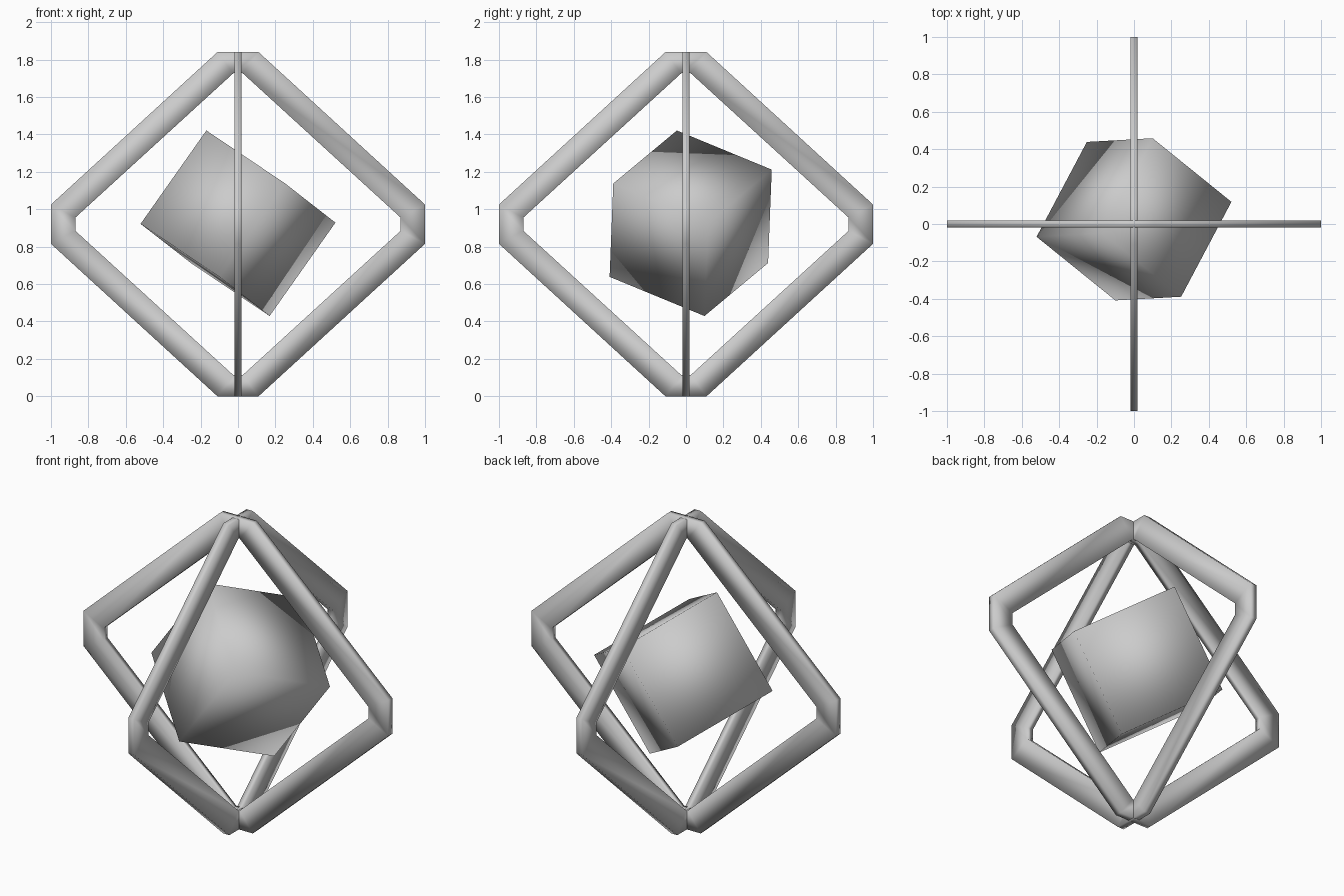
import bpy, math
from mathutils import Vector, Matrix

if "Cube" in bpy.data.objects:
    bpy.data.objects.remove(bpy.data.objects["Cube"])

MID = 0.92     # height of the frame centre
HALF_T = 0.02  # half thickness of the flat frames


def ring(top, side, half_w, half_h):
    """Diamond with truncated corners, as (horizontal, z) points."""
    q = [(half_w, top), (side, half_h)]
    right = q + [(x, -z) for x, z in reversed(q)]
    return right + [(-x, -z) for x, z in right]


def smooth(obj):
    for p in obj.data.polygons:
        p.use_smooth = True


def make_frame(name, angle):
    outer = ring(0.92, 1.0, 0.11, 0.105)
    inner = ring(0.807, 0.87, 0.025, 0.035)
    n = 8
    verts = [(x, y, z + MID) for y in (-HALF_T, HALF_T)
             for loop in (outer, inner) for x, z in loop]
    faces = []
    for i in range(n):
        j = (i + 1) % n
        fo, fi, bo, bi = 0, n, 2 * n, 3 * n
        faces += [(fo + j, fo + i, fi + i, fi + j),
                  (bo + i, bo + j, bi + j, bi + i),
                  (fo + i, fo + j, bo + j, bo + i),
                  (fi + j, fi + i, bi + i, bi + j)]
    me = bpy.data.meshes.new(name)
    me.from_pydata(verts, [], faces)
    # consistent outward normals
    import bmesh
    bm = bmesh.new()
    bm.from_mesh(me)
    bmesh.ops.recalc_face_normals(bm, faces=bm.faces)
    bm.to_mesh(me)
    bm.free()
    obj = bpy.data.objects.new(name, me)
    bpy.context.collection.objects.link(obj)
    obj.rotation_euler.z = angle
    smooth(obj)


# Two crossed diamond frames
make_frame("front_frame", 0)
make_frame("side_frame", math.pi / 2)

# Tilted, fully smooth-shaded cube floating inside
axes = [Vector(v).normalized() for v in
        ((0.42, -0.34, -0.285), (0.27, 0.51, -0.21), (0.35, 0.02, 0.50))]
rot = Matrix(axes).transposed().to_quaternion()
bpy.ops.mesh.primitive_cube_add(size=0.611, location=(0, 0.025, 0.925))
cube = bpy.context.object
cube.name = "inner_cube"
cube.rotation_euler = rot.to_euler()
smooth(cube)
